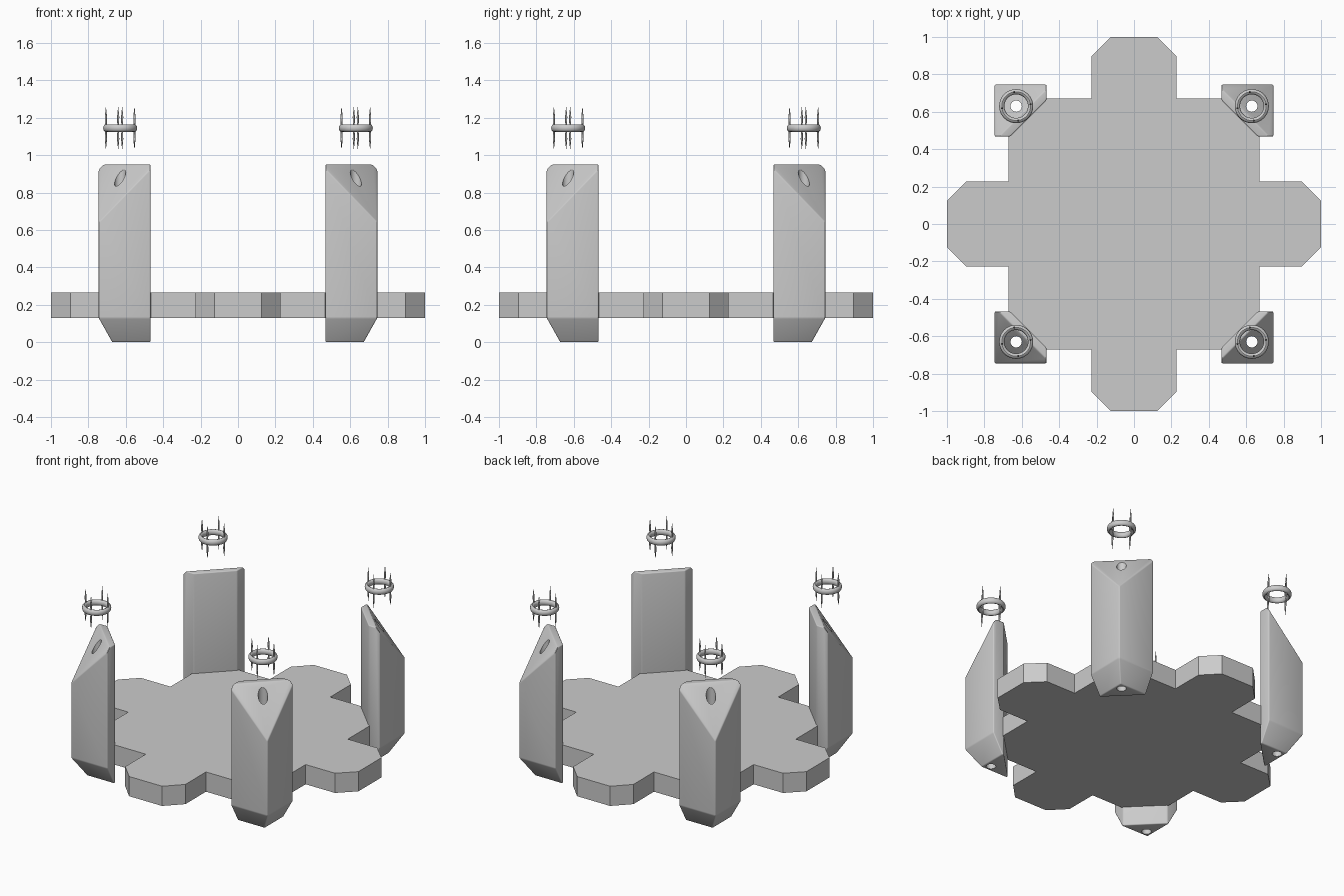
import bpy, bmesh, math
from mathutils import Vector, Matrix

cube = bpy.data.objects.get("Cube")
if cube:
    bpy.data.objects.remove(cube, do_unlink=True)

grey = bpy.data.materials.new("plain_grey")
grey.use_nodes = True
grey.diffuse_color = (0.6, 0.6, 0.6, 1)
grey.node_tree.nodes["Principled BSDF"].inputs["Base Color"].default_value = (0.6, 0.6, 0.6, 1)

CORNER = 0.63  # x and y of each post hole and ring


def make_object(name, bm):
    bmesh.ops.recalc_face_normals(bm, faces=bm.faces)
    mesh = bpy.data.meshes.new(name)
    bm.to_mesh(mesh)
    bm.free()
    mesh.materials.append(grey)
    obj = bpy.data.objects.new(name, mesh)
    bpy.context.collection.objects.link(obj)
    return obj


def smooth(obj, degrees):
    bpy.ops.object.select_all(action='DESELECT')
    obj.select_set(True)
    bpy.context.view_layer.objects.active = obj
    bpy.ops.object.shade_smooth_by_angle(angle=math.radians(degrees))


def slice_off(bm, point, normal):
    """Remove everything on the normal side of a plane and cap the cut."""
    geom = bm.verts[:] + bm.edges[:] + bm.faces[:]
    cut = bmesh.ops.bisect_plane(bm, geom=geom, plane_co=point, plane_no=normal, clear_outer=True)
    edges = [e for e in cut["geom_cut"] if isinstance(e, bmesh.types.BMEdge)]
    bmesh.ops.contextual_create(bm, geom=edges)


def lathe(bm, profile, steps, closed, centre):
    """Spin a (radius, z) profile about a vertical axis."""
    verts = [bm.verts.new(Vector((r, 0, z)) + centre) for r, z in profile]
    pairs = list(zip(verts, verts[1:] + verts[:1])) if closed else list(zip(verts, verts[1:]))
    edges = [bm.edges.new(p) for p in pairs]
    bmesh.ops.spin(bm, geom=verts + edges, cent=centre, axis=(0, 0, 1),
                   angle=math.tau, steps=steps, use_merge=True)


# Platform: one quarter of the outline, turned four times
quarter = [(1, -0.125), (1, 0.125), (0.895, 0.228), (0.672, 0.228),
           (0.672, 0.465), (0.465, 0.672), (0.228, 0.672), (0.228, 0.895)]
bm = bmesh.new()
outline = []
for k in range(4):
    turn = Matrix.Rotation(k * math.pi / 2, 3, 'Z')
    outline += [bm.verts.new(turn @ Vector((x, y, 0.13))) for x, y in quarter]
base = bm.faces.new(outline)
top = bmesh.ops.extrude_face_region(bm, geom=[base], use_keep_orig=True)
bmesh.ops.translate(bm, vec=(0, 0, 0.135), verts=[v for v in top["geom"] if isinstance(v, bmesh.types.BMVert)])
make_object("platform", bm)

# Corner post: a block cut by planes, then rounded
low, high, height = 0.468, 0.745, 0.95
bm = bmesh.new()
mid = (low + high) / 2
bmesh.ops.create_cube(bm, size=1, matrix=Matrix.Translation((mid, mid, height / 2))
                      @ Matrix.Diagonal((high - low, high - low, height, 1)))
slice_off(bm, (0.565, 0.565, 0), (-1, -1, 0))
slice_off(bm, (0.595, 0.595, height), (1.03, 1.03, 1))
slice_off(bm, (high, 0, 0.13), (0.13, 0, -0.073))
slice_off(bm, (0, high, 0.13), (0, 0.13, -0.073))
bmesh.ops.remove_doubles(bm, verts=bm.verts, dist=0.0005)
bmesh.ops.recalc_face_normals(bm, faces=bm.faces)
bmesh.ops.bevel(bm, geom=bm.edges[:], offset=0.009, offset_type='OFFSET',
                segments=3, profile=0.5, affect='EDGES', clamp_overlap=True)
post = make_object("corner_post_1", bm)

# Vertical hole through the post
bm = bmesh.new()
bmesh.ops.create_cone(bm, cap_ends=True, segments=24, radius1=0.03, radius2=0.03, depth=3,
                      matrix=Matrix.Translation((CORNER, CORNER, 0.5)))
cutter = make_object("hole_cutter", bm)
cutter.hide_render = True
hole = post.modifiers.new("hole", 'BOOLEAN')
hole.operation = 'DIFFERENCE'
hole.solver = 'EXACT'
hole.object = cutter
bpy.context.view_layer.update()
bored = bpy.data.meshes.new_from_object(post.evaluated_get(bpy.context.evaluated_depsgraph_get()))
post.modifiers.clear()
post.data = bored
bpy.data.objects.remove(cutter, do_unlink=True)
smooth(post, 35)

# Floating ring with a rounded section
centre = Vector((CORNER, CORNER, 1.145))
bm = bmesh.new()
section = [(0.077 + 0.014 * math.cos(a), 0.02 * math.sin(a))
           for a in (math.tau * i / 12 for i in range(12))]
lathe(bm, section, 40, True, centre)
ring = make_object("floating_ring_1", bm)
smooth(ring, 40)

# Four thin double-ended spikes through the ring
bm = bmesh.new()
spindle = [(0, -0.117), (0.006, -0.06), (0.004, 0), (0.006, 0.06), (0, 0.117)]
for k in range(4):
    a = math.radians(8 + 90 * k)
    lathe(bm, spindle, 8, False, centre + Vector((math.cos(a), math.sin(a), 0)) * 0.077)
bmesh.ops.remove_doubles(bm, verts=bm.verts, dist=0.0001)
spikes = make_object("ring_spikes_1", bm)
smooth(spikes, 50)

# Repeat the corner parts around the platform
for part in (post, ring, spikes):
    for k in range(1, 4):
        twin = part.copy()
        twin.name = part.name[:-1] + str(k + 1)
        twin.rotation_euler.z = k * math.pi / 2
        bpy.context.collection.objects.link(twin)
